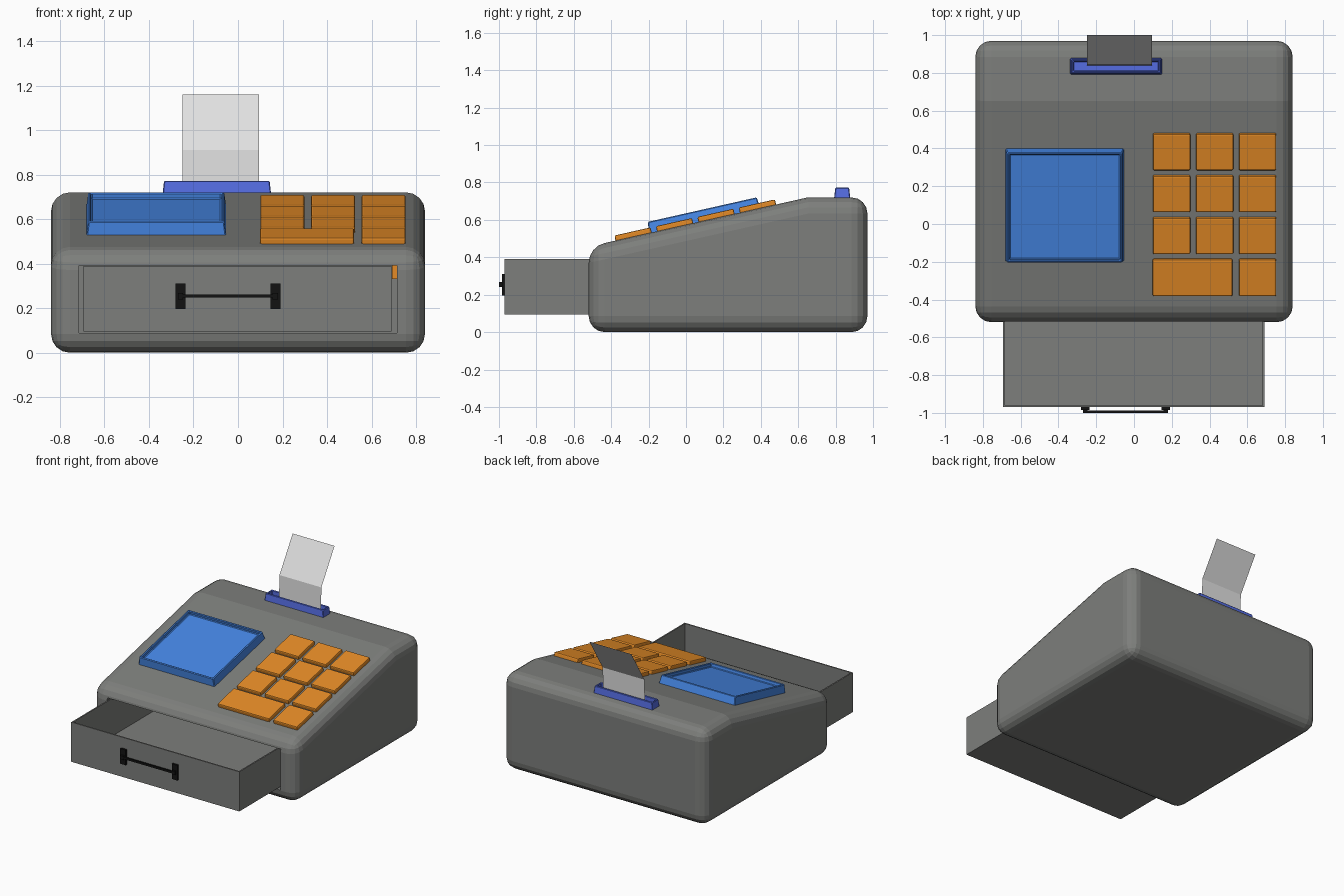
import bpy, bmesh, math
from mathutils import Matrix, Vector

if "Cube" in bpy.data.objects:
    bpy.data.objects.remove(bpy.data.objects["Cube"], do_unlink=True)

SLOPE = 0.225
TILT = math.atan(SLOPE)


def material(name, rgb):
    m = bpy.data.materials.new(name)
    m.use_nodes = True
    m.diffuse_color = (*rgb, 1)
    m.node_tree.nodes["Principled BSDF"].inputs["Base Color"].default_value = (*rgb, 1)
    return m


GREY = material("grey_casing", (0.205, 0.21, 0.2))
ORANGE = material("orange_keys", (0.78, 0.26, 0.02))
BLUE = material("blue_screen", (0.06, 0.24, 0.78))
INDIGO = material("indigo_slot", (0.09, 0.15, 0.75))
BLACK = material("black_handle", (0.006, 0.006, 0.006))
WHITE = material("white_paper", (0.75, 0.75, 0.75))


def finish(bm, name, mat):
    bmesh.ops.recalc_face_normals(bm, faces=bm.faces)
    mesh = bpy.data.meshes.new(name)
    bm.to_mesh(mesh)
    bm.free()
    mesh.materials.append(mat)
    ob = bpy.data.objects.new(name, mesh)
    bpy.context.collection.objects.link(ob)
    return ob


def box_bm(lo, hi):
    bm = bmesh.new()
    lo, hi = Vector(lo), Vector(hi)
    size = Matrix.Diagonal((*(hi - lo), 1))
    bmesh.ops.create_cube(bm, size=1, matrix=Matrix.Translation((lo + hi) / 2) @ size)
    return bm


def box(name, mat, lo, hi):
    return finish(box_bm(lo, hi), name, mat)


def top_face(bm):
    return max(bm.faces, key=lambda f: f.calc_center_median().z)


def recess(bm, rim, depth):
    # Inset the top face and sink it to form a tray
    top = top_face(bm)
    bmesh.ops.inset_region(bm, faces=[top], thickness=rim)
    sunk = bmesh.ops.extrude_discrete_faces(bm, faces=[top])["faces"][0]
    bmesh.ops.translate(bm, verts=sunk.verts, vec=(0, 0, -depth))


def taper(bm, amount):
    # Pull the top corners inwards
    top = top_face(bm)
    c = top.calc_center_median()
    for v in top.verts:
        v.co.x -= math.copysign(amount, v.co.x - c.x)
        v.co.y -= math.copysign(amount, v.co.y - c.y)


def bevel(ob, width, segments):
    mod = ob.modifiers.new("bevel", "BEVEL")
    mod.width, mod.segments, mod.limit_method = width, segments, "ANGLE"


def on_slope(ob, x, y):
    ob.location = (x, y, 0.72 + SLOPE * (y - 0.65))
    ob.rotation_euler.x = TILT


# Wedge-shaped casing, extruded across its width and rounded
bm = bmesh.new()
profile = [(-0.52, 0), (0.97, 0), (0.97, 0.72), (0.65, 0.72), (-0.52, 0.457)]
side = bm.faces.new([bm.verts.new((-0.84, y, z)) for y, z in profile])
ext = bmesh.ops.extrude_face_region(bm, geom=[side])["geom"]
bmesh.ops.translate(bm, verts=[g for g in ext if isinstance(g, bmesh.types.BMVert)],
                    vec=(1.68, 0, 0))
casing = finish(bm, "casing", GREY)
bevel(casing, 0.085, 4)

# Drawer opening
cutter = box("drawer_opening_cutter", GREY, (-0.714, -0.8, 0.088), (0.714, 0.5, 0.392))
cutter.hide_render = True
cut = casing.modifiers.new("opening", "BOOLEAN")
cut.object, cut.operation, cut.solver = cutter, "DIFFERENCE", "EXACT"
bpy.context.view_layer.objects.active = casing
for mod in list(casing.modifiers):
    bpy.ops.object.modifier_apply(modifier=mod.name)
bpy.data.objects.remove(cutter, do_unlink=True)

# Open drawer
bm = box_bm((-0.694, -0.97, 0.095), (0.69, 0.45, 0.39))
recess(bm, 0.014, 0.28)
finish(bm, "drawer", GREY)

# Drawer handle
for label, x in (("right", -0.258), ("left", 0.168)):
    box("handle_mount_" + label, BLACK, (x - 0.023, -0.985, 0.197), (x + 0.023, -0.969, 0.31))
    box("handle_post_" + label, BLACK, (x - 0.012, -1, 0.24), (x + 0.012, -0.98, 0.267))
box("handle_bar", BLACK, (-0.26, -1, 0.247), (0.17, -0.988, 0.262))

# Screen with raised frame
bm = box_bm((-0.317, -0.31, -0.03), (0.317, 0.31, 0.06))
taper(bm, 0.012)
recess(bm, 0.018, 0.028)
screen = finish(bm, "screen", BLUE)
bevel(screen, 0.005, 1)
on_slope(screen, -0.367, 0.1)


# Keypad: three columns, with a wide key on the front row
def key(name, x0, x1, y):
    half = (x1 - x0) / 2
    bm = box_bm((-half, -0.099, -0.02), (half, 0.099, 0.028))
    ob = finish(bm, name, ORANGE)
    bevel(ob, 0.008, 2)
    on_slope(ob, x0 + half, y)
    return ob


columns = [(0.1, 0.298), (0.328, 0.526), (0.555, 0.753)]
for row in range(4):
    y = 0.385 - 0.2217 * row
    spans = columns if row < 3 else [(0.098, 0.522), columns[2]]
    for col, (x0, x1) in enumerate(spans):
        key(f"key_{row + 1}_{col + 1}", x0, x1, y)

# Inner key block showing in the gap beside the drawer
box("inner_key", ORANGE, (0.691, -0.2, 0.33), (0.73, 0, 0.4))

# Paper slot
bm = box_bm((-0.34, 0.79, 0.7), (0.15, 0.88, 0.772))
taper(bm, 0.008)
recess(bm, 0.016, 0.035)
slot = finish(bm, "paper_slot", INDIGO)
bevel(slot, 0.004, 1)

# Folded paper sheet
bm = bmesh.new()
rows = [[bm.verts.new((x, y, z)) for x in (-0.25, 0.095)]
        for y, z in ((0.84, 0.735), (0.845, 0.91), (1.0, 1.16))]
for a, b in zip(rows, rows[1:]):
    bm.faces.new((a[0], a[1], b[1], b[0]))
finish(bm, "paper", WHITE)
